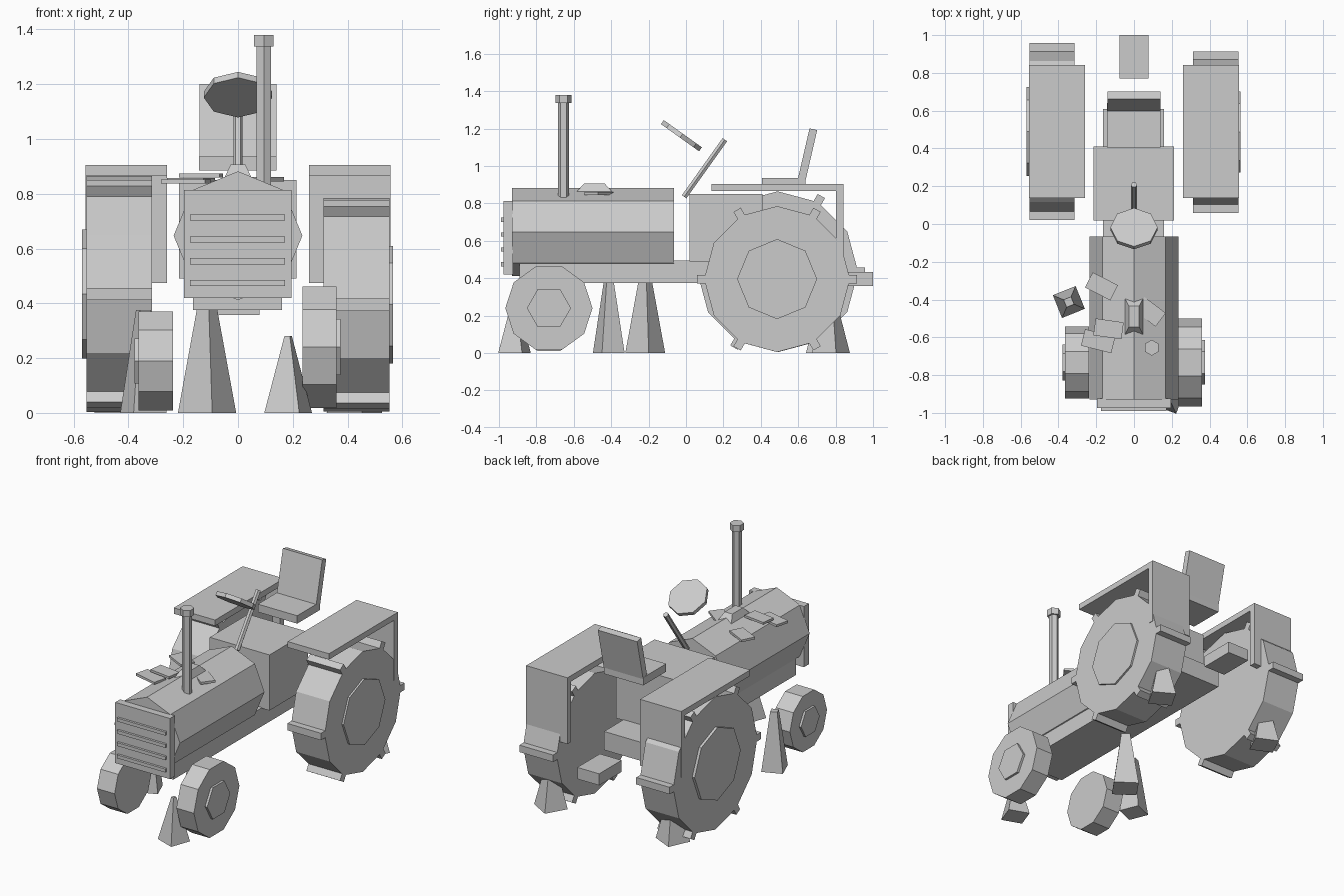
import bpy
import bmesh
from math import cos, sin, radians, sqrt
from mathutils import Matrix, Vector

if "Cube" in bpy.data.objects:
    bpy.data.objects.remove(bpy.data.objects["Cube"], do_unlink=True)

# One plain grey for everything
grey = bpy.data.materials.new("plain_grey")
grey.use_nodes = True
grey.diffuse_color = (0.6, 0.6, 0.6, 1)
grey.node_tree.nodes["Principled BSDF"].inputs["Base Color"].default_value = grey.diffuse_color

# Local z points along the named axis
AXIS = {
    "x": Matrix(((0, 0, 1), (1, 0, 0), (0, 1, 0))).to_4x4(),
    "y": Matrix(((0, 1, 0), (0, 0, 1), (1, 0, 0))).to_4x4(),
    "z": Matrix.Identity(4),
}


def finish(name, bm):
    bmesh.ops.recalc_face_normals(bm, faces=bm.faces)
    mesh = bpy.data.meshes.new(name)
    bm.to_mesh(mesh)
    bm.free()
    mesh.materials.append(grey)
    obj = bpy.data.objects.new(name, mesh)
    bpy.context.collection.objects.link(obj)
    return obj


def add_box(bm, centre, size, turn=Matrix.Identity(4)):
    matrix = Matrix.Translation(centre) @ turn @ Matrix.Diagonal((*size, 1))
    bmesh.ops.create_cube(bm, size=1, matrix=matrix)


def box(name, centre, size, turn=Matrix.Identity(4)):
    bm = bmesh.new()
    add_box(bm, centre, size, turn)
    return finish(name, bm)


def span(name, xs, ys, zs):
    """Box given by its limits on each axis."""
    ranges = (xs, ys, zs)
    return box(name, [(a + b) / 2 for a, b in ranges], [b - a for a, b in ranges])


def add_prism(bm, sides, low, high, length, matrix, turn=0):
    """Prism or cut pyramid, from radius low to radius high along local z."""
    rings = []
    for radius, z in ((low, 0), (high, length)):
        angles = [radians(turn + 360 * i / sides) for i in range(sides)]
        rings.append([bm.verts.new(matrix @ Vector((radius * cos(a), radius * sin(a), z)))
                      for a in angles])
    bottom, top = rings
    bm.faces.new(bottom)
    bm.faces.new(top)
    for i in range(sides):
        j = (i + 1) % sides
        bm.faces.new((bottom[i], bottom[j], top[j], top[i]))


def prism(name, sides, low, high, length, start, frame=AXIS["z"], turn=0):
    bm = bmesh.new()
    add_prism(bm, sides, low, high, length, Matrix.Translation(start) @ frame, turn)
    return finish(name, bm)


def wheel(name, side, sides, radius, inner, outer, y, hub_sides, hub_radius, hub_out, z, lugs=0):
    """Wheel with a raised hub on its outer face and optional tread lugs."""
    bm = bmesh.new()
    for n, r, a, b in ((sides, radius, inner, outer), (hub_sides, hub_radius, outer, hub_out)):
        start = Matrix.Translation((min(side * a, side * b), y, z))
        add_prism(bm, n, r, r, b - a, start @ AXIS["x"])
    for i in range(lugs):
        angle = radians(360 * i / lugs)
        reach = radius + 0.005
        place = (side * (inner + outer) / 2, y + reach * cos(angle), z + reach * sin(angle))
        add_box(bm, place, (outer - inner, 0.065, 0.045), Matrix.Rotation(angle, 4, "X"))
    finish(name, bm)


# Chassis, hood, body and drawbar
span("chassis", (-0.165, 0.16), (-0.89, 0.61), (0.375, 0.495))
prism("hood", 8, 0.235, 0.235, 0.865, (0, -0.93, 0.647), AXIS["y"])
span("body", (-0.215, 0.213), (0.018, 0.41), (0.49, 0.85))
span("drawbar", (-0.078, 0.078), (0.77, 1), (0.358, 0.433))

# Grille with four bars
span("grille", (-0.197, 0.195), (-0.975, -0.925), (0.42, 0.813))
for i in range(4):
    z = 0.474 + i * 0.0795
    span(f"grille_bar_{i + 1}", (-0.175, 0.172), (-0.99, -0.97), (z - 0.011, z + 0.011))

# Exhaust
prism("exhaust_pipe", 6, 0.03, 0.03, 0.53, (0.094, -0.655, 0.83), turn=30)
prism("exhaust_cap", 6, 0.042, 0.042, 0.043, (0.094, -0.655, 1.337), turn=30)

# Seat
span("seat_cushion", (-0.142, 0.14), (0.406, 0.64), (0.885, 0.936))
box("seat_back", (0, 0.65, 1.062), (0.282, 0.042, 0.275), Matrix.Rotation(radians(-13), 4, "X"))

# Steering
lean = Matrix.Rotation(radians(-35.5), 4, "X")
prism("steering_column", 6, 0.017, 0.017, 0.375, (0, -0.01, 0.835), lean)
prism("steering_wheel", 8, 0.125, 0.125, 0.026, (0, -0.032, 1.151), lean)

# Fenders
for side, label in ((1, "left"), (-1, "right")):
    xs = sorted((side * 0.26, side * 0.556))
    span(f"{label}_fender_top", xs, (0.137, 0.842), (0.866, 0.904))
    span(f"{label}_fender_back", xs, (0.803, 0.842), (0.475, 0.87))

# Wheels, a little smaller on one side of each axle
wheel("left_rear_wheel", 1, 12, 0.39, 0.312, 0.553, 0.487, 8, 0.214, 0.565, 0.395, 6)
wheel("right_rear_wheel", -1, 12, 0.43, 0.314, 0.553, 0.49, 8, 0.236, 0.57, 0.434, 6)
wheel("left_front_wheel", 1, 10, 0.233, 0.235, 0.36, -0.733, 6, 0.118, 0.375, 0.24)
wheel("right_front_wheel", -1, 10, 0.19, 0.238, 0.364, -0.733, 6, 0.095, 0.378, 0.19)

# Spiked stands on the ground
stands = (
    (-0.345, -0.413, 0.092, 0.03, 0.375, -23),
    (-0.113, -0.218, 0.108, 0.03, 0.42, 10),
    (0.183, -0.917, 0.096, 0.015, 0.28, 25),
    (0.425, 0.775, 0.105, 0.03, 0.28, 15),
    (-0.425, 0.74, 0.105, 0.03, 0.28, 20),
)
for i, (x, y, low, high, height, turn) in enumerate(stands):
    prism(f"stand_{i + 1}", 4, low, high, height, (x, y, 0), turn=turn)

# Raised block and loose plates on the hood
prism("hood_block", 4, 0.095 * sqrt(2), 0.055 * sqrt(2), 0.044, (0, -0.49, 0.862),
      Matrix.Diagonal((0.5, 1, 1, 1)), 45)
plates = (
    (-0.172, -0.33, 0.85, 0.15, -27),
    (-0.19, -0.62, 0.844, 0.165, -14),
    (-0.135, -0.555, 0.866, 0.15, -8),
    (0.085, -0.465, 0.853, 0.14, -37),
)
for i, (x, y, z, length, turn) in enumerate(plates):
    box(f"hood_plate_{i + 1}", (x, y, z), (length, 0.09, 0.015),
        Matrix.Rotation(radians(turn), 4, "Z"))
